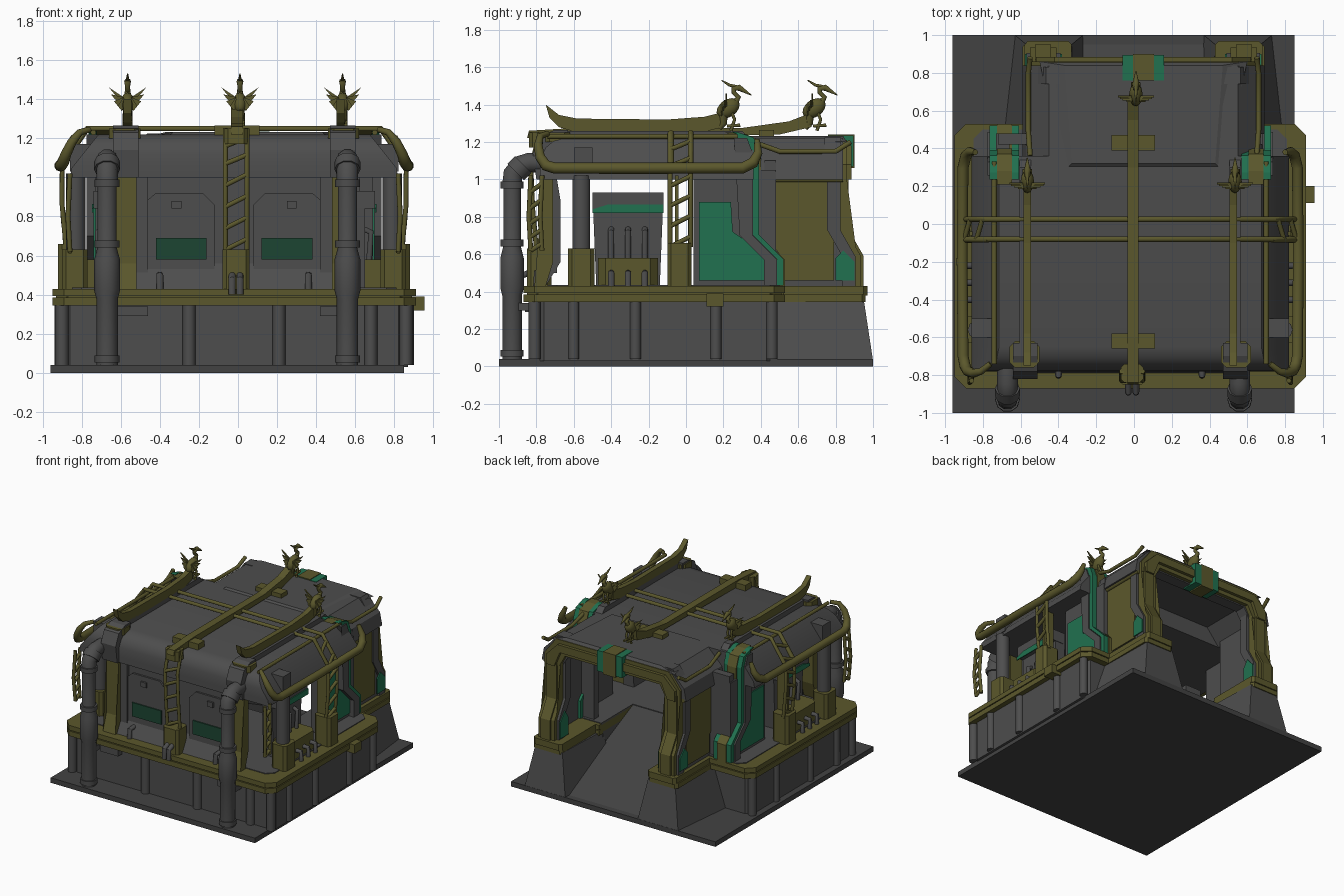
import bpy, bmesh, math
from mathutils import Vector, Matrix

def mat(name, c):
    m = bpy.data.materials.new(name)
    m.diffuse_color = (*c, 1)
    return m

GREY = mat("grey metal", (0.075, 0.075, 0.075))
DARK = mat("dark slab", (0.055, 0.055, 0.055))
OLIVE = mat("olive bronze", (0.105, 0.097, 0.025))
GREEN = mat("green enamel", (0.015, 0.165, 0.08))
GLASS = mat("dark green glass", (0.012, 0.06, 0.032))
OX = 0.0  # x centre of the section being built

def finish(name, bm, m, mirror=False, smooth=False):
    bmesh.ops.recalc_face_normals(bm, faces=bm.faces)
    for s in ((1, -1) if mirror else (1,)):
        b = bm.copy()
        if s < 0:
            bmesh.ops.scale(b, vec=(-1, 1, 1), verts=b.verts)
            bmesh.ops.reverse_faces(b, faces=b.faces)
        bmesh.ops.translate(b, vec=(OX, 0, 0), verts=b.verts)
        me = bpy.data.meshes.new(name)
        b.to_mesh(me)
        b.free()
        me.materials.append(m)
        ob = bpy.data.objects.new(name + ("_left" if s < 0 else ""), me)
        bpy.context.collection.objects.link(ob)
        if smooth:
            bpy.context.view_layer.objects.active = ob
            ob.select_set(True)
            bpy.ops.object.shade_smooth_by_angle(angle=math.radians(50))
            ob.select_set(False)
    bm.free()

def loft(name, rings, m, **k):
    bm = bmesh.new()
    vs = [[bm.verts.new(p) for p in r] for r in rings]
    n = len(vs[0])
    for a, b in zip(vs, vs[1:]):
        for i in range(n):
            bm.faces.new((a[i], a[(i + 1) % n], b[(i + 1) % n], b[i]))
    caps = [bm.faces.new(vs[0]), bm.faces.new(vs[-1])]
    bmesh.ops.triangulate(bm, faces=caps)
    finish(name, bm, m, **k)

def prism(name, pts, axis, a, b, m, **k):
    f = {'x': lambda p, t: (t, p[0], p[1]), 'y': lambda p, t: (p[0], t, p[1]),
         'z': lambda p, t: (p[0], p[1], t)}[axis]
    loft(name, [[f(p, t) for p in pts] for t in (a, b)], m, **k)

def box(name, x0, x1, y0, y1, z0, z1, m, c=0.0, **k):
    # box with vertical corners cut by c
    pts = [(x0 + c, y0), (x1 - c, y0), (x1, y0 + c), (x1, y1 - c), (x1 - c, y1), (x0 + c, y1), (x0, y1 - c), (x0, y0 + c)]
    if not c:
        pts = [(x0, y0), (x1, y0), (x1, y1), (x0, y1)]
    prism(name, pts, 'z', z0, z1, m, **k)

def tube(name, pts, r, m, radii=None, mirror=False):
    cu = bpy.data.curves.new(name, 'CURVE')
    cu.dimensions = '3D'
    cu.bevel_depth, cu.bevel_resolution, cu.use_fill_caps = r, 3, True
    sp = cu.splines.new('POLY')
    sp.points.add(len(pts) - 1)
    for i, p in enumerate(pts):
        sp.points[i].co = (*p, 1)
        sp.points[i].radius = radii[i] if radii else 1
    ob = bpy.data.objects.new(name, cu)
    bpy.context.collection.objects.link(ob)
    me = bpy.data.meshes.new_from_object(ob.evaluated_get(bpy.context.evaluated_depsgraph_get()))
    bpy.data.objects.remove(ob)
    bm = bmesh.new()
    bm.from_mesh(me)
    finish(name, bm, m, mirror=mirror, smooth=True)

def band(path, w):
    # closed outline of a 2D path thickened along its first axis
    return [(u - w / 2, v) for u, v in path] + [(u + w / 2, v) for u, v in reversed(path)]

# --- ground slab
box("base_slab", -0.96, 0.85, -1, 1, 0, 0.04, DARK)

OX = -0.02
# --- foundation with notch for the rear ramp, posts and deck rims
def notched(w, y0, y1, c):
    return [(-w + c, y0), (w - c, y0), (w, y0 + c), (w, y1 - c), (w - c, y1), (0.42, y1), (0.42, 0.1), (-0.34, 0.1),
            (-0.34, y1), (-w + c, y1), (-w, y1 - c), (-w, y0 + c)]
prism("foundation", notched(0.89, -0.81, 0.48, 0.05), 'z', 0.03, 0.36, GREY)
prism("deck_lower_rim", notched(0.93, -0.87, 0.53, 0.06), 'z', 0.345, 0.385, OLIVE)
prism("deck_core", notched(0.91, -0.85, 0.51, 0.06), 'z', 0.38, 0.395, OLIVE)
prism("deck_upper_rim", notched(0.93, -0.87, 0.53, 0.06), 'z', 0.392, 0.43, OLIVE)
prism("deck_floor", notched(0.83, -0.74, 0.5, 0.05), 'z', 0.42, 0.436, GREY)
prism("ramp", [(0.1, 0.03), (0.1, 0.43), (0.95, 0.04), (0.95, 0.03)], 'x', -0.34, 0.42, DARK)
for x in (-0.88, -0.23, 0.23, 0.7, 0.88):
    tube("foundation_post", [(x, -0.81, 0.04), (x, -0.81, 0.35)], 0.033, GREY)
for y in (-0.6, -0.27, 0.16, 0.46):
    tube("side_post", [(0.89, y, 0.04), (0.89, y, 0.35)], 0.03, GREY, mirror=True)
box("side_step", 0.88, 0.975, 0.11, 0.2, 0.32, 0.39, OLIVE)
box("front_bracket", 0.44, 0.6, -0.86, -0.8, 0.29, 0.34, GREY, mirror=True)

# --- main roof with rounded front edge
rings = []
for y, h in ((-0.78, 1.05), (-0.775, 1.12), (-0.75, 1.17), (-0.71, 1.205), (-0.65, 1.22), (0.36, 1.22)):
    w = 0.83 - max(0, h - 1.05) * 0.8
    rings.append([(-0.84, y, 1.0), (0.84, y, 1.0), (0.83, y, min(h, 1.05)), (w, y, h), (-w, y, h), (-0.83, y, min(h, 1.05))])
loft("main_roof", rings, GREY, smooth=True)

# --- front wall with two chamfered alcoves and windows
prism("front_wall", [(-0.79, 0.43), (-0.72, 0.56), (-0.72, 1.0), (-0.69, 1.0), (-0.67, 0.88), (-0.67, 0.56), (-0.75, 0.43)],
      'x', -0.5, 0.5, GREY)
alc = [(0.1, 0.5), (0.1, 0.86), (0.16, 0.92), (0.4, 0.92), (0.47, 0.86), (0.47, 0.5)]
prism("alcove_panel", alc, 'y', -0.735, -0.7, GREY, mirror=True)
box("front_window", 0.14, 0.4, -0.744, -0.735, 0.58, 0.69, GLASS, mirror=True)
box("wall_lamp", 0.27, 0.32, -0.75, -0.72, 0.84, 0.88, GREY, mirror=True)
tube("floor_hook", [(0.38, -0.8, 0.43), (0.38, -0.8, 0.5), (0.38, -0.74, 0.5)], 0.018, GREY, mirror=True)
# front pillars and the ribs that continue over the roof
prism("front_pillar", [(-0.81, 0.43), (-0.765, 0.56), (-0.765, 1.0), (-0.71, 1.0), (-0.71, 0.56), (-0.75, 0.43)], 'x', 0.5, 0.61, OLIVE, mirror=True)
box("pillar_inner", 0.44, 0.5, -0.745, -0.69, 0.5, 1.0, GREY, mirror=True)
prism("roof_rib", [(-0.8, 1.0), (-0.82, 1.14), (-0.78, 1.22), (-0.7, 1.26), (0.3, 1.26), (0.36, 1.2), (0.36, 1.0)], 'x',
      0.525, 0.585, GREY, mirror=True)
prism("rib_front", [(-0.8, 1.0), (-0.82, 1.14), (-0.78, 1.23), (-0.7, 1.265), (-0.63, 1.265), (-0.63, 1.0)], 'x', 0.49, 0.62, GREY, mirror=True)
box("rib_clamp", 0.48, 0.64, -0.76, -0.62, 1.2, 1.25, OLIVE, c=0.03, mirror=True)

# --- side pillars, machines and pipes
box("corner_base", 0.75, 0.88, -0.63, -0.49, 0.43, 0.63, OLIVE, c=0.02, mirror=True)
tube("corner_column", [(0.81, -0.56, 0.6), (0.81, -0.56, 1.02)], 0.05, GREY, mirror=True)
prism("machine_back", [(-0.48, 0.43), (-0.5, 0.93), (-0.12, 0.93), (-0.14, 0.43)], 'x', 0.58, 0.67, GREY, mirror=True)
box("machine_hood", 0.6, 0.72, -0.5, -0.12, 0.84, 0.93, GREY, mirror=True)
prism("machine_stripe", [(-0.5, 0.82), (-0.5, 0.84), (-0.42, 0.865), (-0.12, 0.865), (-0.12, 0.82)], 'x', 0.72, 0.728, GREEN, mirror=True)
box("machine_base", 0.6, 0.82, -0.47, -0.15, 0.43, 0.58, OLIVE, c=0.04, mirror=True)
for y in (-0.4, -0.31, -0.22):
    tube("machine_pipe", [(0.69, y, 0.56), (0.7, y, 0.72), (0.65, y, 0.74)], 0.016, GREY, mirror=True)
    tube("machine_hose", [(0.8, y, 0.5), (0.86, y, 0.5), (0.86, y, 0.43)], 0.017, GREY, mirror=True)
box("ladder_base", 0.76, 0.9, -0.1, 0.03, 0.43, 0.66, OLIVE, c=0.02, mirror=True)
box("ladder_plate", 0.76, 0.85, -0.06, -0.04, 0.63, 1.02, OLIVE, mirror=True)
box("front_ladder_base", -0.06, 0.08, -0.85, -0.72, 0.43, 0.63, OLIVE, c=0.02)
for x in (-0.01, 0.03):
    tube("deck_hook", [(x, -0.84, 0.5), (x, -0.89, 0.48), (x, -0.89, 0.4)], 0.018, GREY)

# --- side walls with green panels
box("side_wall", 0.64, 0.71, 0.04, 0.48, 0.43, 1.05, GREY, mirror=True)
box("wall_return", 0.5, 0.7, 0.42, 0.48, 0.43, 1.1, GREY, mirror=True)
prism("green_panel", [(0.07, 0.46), (0.07, 0.88), (0.24, 0.88), (0.25, 0.72), (0.43, 0.6), (0.43, 0.46)], 'x', 0.709, 0.719, GREEN, mirror=True)
# stepped rear ribs: olive face with thin green edges and grey shoulder
step = [(0.49, 0.43), (0.49, 0.57), (0.36, 0.7), (0.36, 1.14), (0.33, 1.22), (0.24, 1.25)]
prism("rib_olive", band([(y + 0.005, z) for y, z in step], 0.07), 'x', 0.625, 0.705, OLIVE, mirror=True)
prism("rib_green_outer", band([(y + 0.014, z + 0.004) for y, z in step], 0.035), 'x', 0.705, 0.745, GREEN, mirror=True)
prism("rib_green_inner", band([(y + 0.014, z + 0.004) for y, z in step], 0.035), 'x', 0.59, 0.625, GREEN, mirror=True)
prism("rib_shoulder", band([(y - 0.038, z) for y, z in step[:-1]], 0.07), 'x', 0.62, 0.755, GREY, mirror=True)

# --- eave rails, cross rails and ladders
tube("eave_rail", [(0.74, -0.74, 1.245), (0.79, -0.78, 1.23), (0.83, -0.79, 1.18), (0.86, -0.78, 1.12), (0.875, -0.75, 1.075), (0.885, -0.7, 1.06),
                   (0.89, -0.2, 1.06), (0.885, 0.3, 1.06), (0.87, 0.36, 1.09), (0.85, 0.385, 1.14), (0.82, 0.38, 1.21)], 0.03, OLIVE,
     radii=[.5, .6, .8, .9, 1, 1, 1, 1, 1, .8, .5], mirror=True)
tube("roof_edge_rail", [(0.72, -0.74, 1.23), (0.72, 0.33, 1.23)], 0.014, OLIVE, mirror=True)
def ladder(name, path, across, n, mirror=False):
    a = Vector(across)
    P = [Vector(p) for p in path]
    for s in (-1, 1):
        tube(name + "_rail", [p + a * s for p in P], 0.013, OLIVE, mirror=mirror)
    def at(t):
        t = min(max(t, 0), 0.999) * (len(P) - 1)
        return P[int(t)].lerp(P[int(t) + 1], t % 1)
    for i in range(n):
        t = i / n
        tube(name + "_rung", [at(t) - a, at(t + 0.5 / n) + a], 0.013, OLIVE, mirror=mirror)
ladder("side_ladder", [(0.86, -0.03, 0.64), (0.88, -0.03, 0.86), (0.88, -0.03, 1.07), (0.75, -0.03, 1.25)], (0, 0.055, 0), 6, True)
ladder("front_ladder", [(0.01, -0.8, 0.63), (0.01, -0.82, 0.85), (0.01, -0.83, 1.07), (0.01, -0.78, 1.25)], (0.055, 0, 0), 6)
for y in (-0.08, 0.025):
    tube("cross_rail", [(-0.88, y, 1.06), (-0.75, y, 1.25), (0.75, y, 1.25), (0.88, y, 1.06)], 0.015, OLIVE)
ladder("corner_chain", [(0.84, -0.8, 0.62), (0.85, -0.81, 0.8), (0.84, -0.8, 1.02)], (0, 0.03, 0), 5, True)
for y in (-0.62, 0.43):
    box("ridge_clamp", -0.1, 0.13, y - 0.04, y + 0.04, 1.2, 1.265, OLIVE)
box("roof_vent", 0.64, 0.84, -0.6, -0.5, 1.03, 1.17, GREY, mirror=True)

# --- curved roof blades and ridge beam
prism("roof_blade", [(-0.75, 1.40), (-0.68, 1.345), (-0.58, 1.325), (-0.1, 1.32), (0.1, 1.335), (0.2, 1.36), (0.2, 1.28),
                     (0.1, 1.255), (-0.58, 1.25), (-0.68, 1.28), (-0.73, 1.33)], 'x', 0.525, 0.565, OLIVE, mirror=True)
OX = 0
prism("ridge_beam", [(-0.85, 1.22), (-0.84, 1.26), (-0.6, 1.275), (0.3, 1.275), (0.55, 1.31), (0.68, 1.36), (0.67, 1.28), (0.5, 1.24), (0.3, 1.235)],
      'x', -0.035, 0.025, OLIVE)
box("ridge_end", -0.07, 0.05, -0.84, -0.74, 1.17, 1.25, OLIVE, c=0.02)

# --- bird finials
def bird(x, y):
    global OX
    OX = x
    bm = bmesh.new()
    bmesh.ops.create_uvsphere(bm, u_segments=12, v_segments=8, radius=1)
    M = Matrix.Translation((0, y - 0.015, 1.38)) @ Matrix.Rotation(math.radians(35), 4, 'X') @ Matrix.Diagonal((0.036, 0.068, 0.046, 1))
    bmesh.ops.transform(bm, matrix=M, verts=bm.verts)
    finish("bird_body", bm, OLIVE, smooth=True)
    tube("bird_neck", [(0, y + 0.02, 1.41), (0, y + 0.04, 1.44), (0, y + 0.015, 1.465), (0, y + 0.015, 1.485), (0, y + 0.045, 1.49), (0, y + 0.11, 1.45)],
         0.016, OLIVE, radii=[1.3, 0.9, 0.8, 1, 1.1, 0.15])
    tube("bird_crest", [(0, y + 0.03, 1.495), (0, y - 0.01, 1.505), (0, y - 0.05, 1.53)], 0.01, OLIVE, radii=[1, 0.8, 0.3])
    tube("bird_tail", [(0, y - 0.04, 1.35), (0, y - 0.04, 1.3), (0, y - 0.06, 1.27)], 0.025, OLIVE, radii=[1, 0.8, 0.4])
    tube("bird_leg", [(0.014, y, 1.37), (0.016, y + 0.02, 1.32), (0.016, y, 1.26)], 0.009, OLIVE, mirror=True)
    tube("bird_foot", [(0.016, y - 0.02, 1.285), (0.016, y + 0.05, 1.29)], 0.009, OLIVE, mirror=True)
    for i, (dx, z) in enumerate(((0.095, 1.46), (0.085, 1.425), (0.07, 1.39), (0.05, 1.365))):
        prism("bird_feather", [(0.015, 1.37), (0.02, 1.41), (dx, z), (dx - 0.02, z - 0.025)], 'y', y - 0.03 - 0.008 * i, y - 0.02 - 0.008 * i,
              OLIVE, mirror=True)
for bx, by in ((-0.565, 0.24), (0.01, 0.7), (0.535, 0.24)):
    bird(bx, by)

# --- front standing pipes
for px in (-0.67, 0.56):
    OX = px
    tube("stand_pipe", [(0, -0.93, z) for z in (0.04, 0.38, 0.42, 0.58, 0.64, 0.98)], 0.055, GREY, radii=[1, 1, 1.2, 1.2, 0.9, 0.9])
    tube("pipe_elbow", [(0, -0.93, 0.97), (0, -0.925, 1.03), (0, -0.89, 1.075), (0, -0.84, 1.09), (0, -0.74, 1.09)], 0.055, GREY)
    for z in (0.07, 0.66, 0.97):
        tube("pipe_collar", [(0, -0.93, z - 0.018), (0, -0.93, z + 0.018)], 0.064, GREY)
    tube("elbow_collar", [(0, -0.91, 1.04), (0, -0.87, 1.08)], 0.066, GREY)
    box("pipe_mount", -0.04, 0.04, -0.92, -0.8, 0.3, 0.34, GREY)

# --- rear bay: splayed feet, walls, roof and portal
OX = 0.05
loft("rear_foot", [[(0.28, 0.46, 0.03), (0.74, 0.46, 0.03), (0.68, 1.0, 0.03), (0.32, 1.0, 0.03)],
                   [(0.36, 0.46, 0.36), (0.63, 0.46, 0.36), (0.62, 0.95, 0.36), (0.38, 0.95, 0.36)]], GREY, mirror=True)
box("rear_collar_lower", 0.38, 0.64, 0.5, 0.96, 0.345, 0.385, OLIVE, c=0.02, mirror=True)
box("rear_collar_upper", 0.38, 0.63, 0.5, 0.97, 0.38, 0.43, OLIVE, c=0.02, mirror=True)
prism("rear_wall", [(0.4, 0.43), (0.4, 1.06), (0.82, 1.06), (0.8, 0.74), (0.86, 0.6), (0.86, 0.43)], 'x', 0.54, 0.6, GREY, mirror=True)
prism("rear_olive_panel", [(0.5, 0.46), (0.5, 0.6), (0.41, 0.72), (0.41, 0.99), (0.79, 0.99), (0.79, 0.46)], 'x', 0.599, 0.609, OLIVE, mirror=True)
prism("rear_green_panel", [(0.8, 0.46), (0.8, 0.58), (0.84, 0.62), (0.9, 0.56), (0.9, 0.46)], 'x', 0.617, 0.626, GREEN, mirror=True)
tube("rear_wall_rail", [(0.61, 0.4, 1.0), (0.61, 0.84, 1.0)], 0.016, OLIVE, mirror=True)
tube("rear_eave_rail", [(0.6, 0.36, 1.2), (0.61, 0.5, 1.15), (0.61, 0.8, 1.15), (0.6, 0.88, 1.2)], 0.014, OLIVE, mirror=True)
prism("rear_roof", [(-0.64, 1.0), (-0.62, 1.1), (-0.5, 1.22), (0.5, 1.22), (0.62, 1.1), (0.64, 1.0), (0.56, 1.0), (0.45, 1.13), (-0.45, 1.13), (-0.56, 1.0)],
      'y', 0.3, 0.84, GREY)
loft("rear_roof_hump", [[(-0.42, 0.28, 1.2), (0.42, 0.28, 1.2), (0.55, 0.86, 1.2), (-0.55, 0.86, 1.2)],
                        [(-0.38, 0.32, 1.232), (0.38, 0.32, 1.232), (0.42, 0.84, 1.232), (-0.42, 0.84, 1.232)]], GREY)
leg = [(0.89, 0.43), (0.89, 0.59), (0.81, 0.73), (0.81, 1.04)]
prism("portal_leg", band(leg, 0.09), 'x', 0.46, 0.6, OLIVE, mirror=True)
prism("portal_leg_face", band([(y + 0.025, z) for y, z in leg], 0.07), 'x', 0.49, 0.575, OLIVE, mirror=True)
prism("portal_leg_shoulder", band([(y - 0.02, z) for y, z in leg], 0.07), 'x', 0.44, 0.618, GREY, mirror=True)
prism("portal_leg_trim", [(0.8, 0.44), (0.8, 0.58), (0.84, 0.64), (0.9, 0.57), (0.9, 0.44)], 'x', 0.432, 0.442, GREEN, mirror=True)
def arch(o, i):
    return [(0.6 + o, 1.0), (0.6 + o, 1.08), (0.5 + o, 1.21 + o), (-0.5 - o, 1.21 + o), (-0.6 - o, 1.08), (-0.6 - o, 1.0),
            (-0.47 - i, 1.0), (-0.42 - i, 1.09 + i), (0.42 + i, 1.09 + i), (0.47 + i, 1.0)]
prism("portal_arch", arch(0, 0), 'y', 0.77, 0.86, OLIVE)
prism("portal_arch_face", arch(-0.03, 0.03), 'y', 0.8, 0.885, OLIVE)
prism("portal_arch_back", arch(0.015, -0.01), 'y', 0.74, 0.83, GREY)
box("portal_green_band", -0.11, 0.11, 0.76, 0.895, 1.07, 1.235, GREEN)
box("portal_band_centre", -0.055, 0.055, 0.76, 0.9, 1.06, 1.24, OLIVE)
